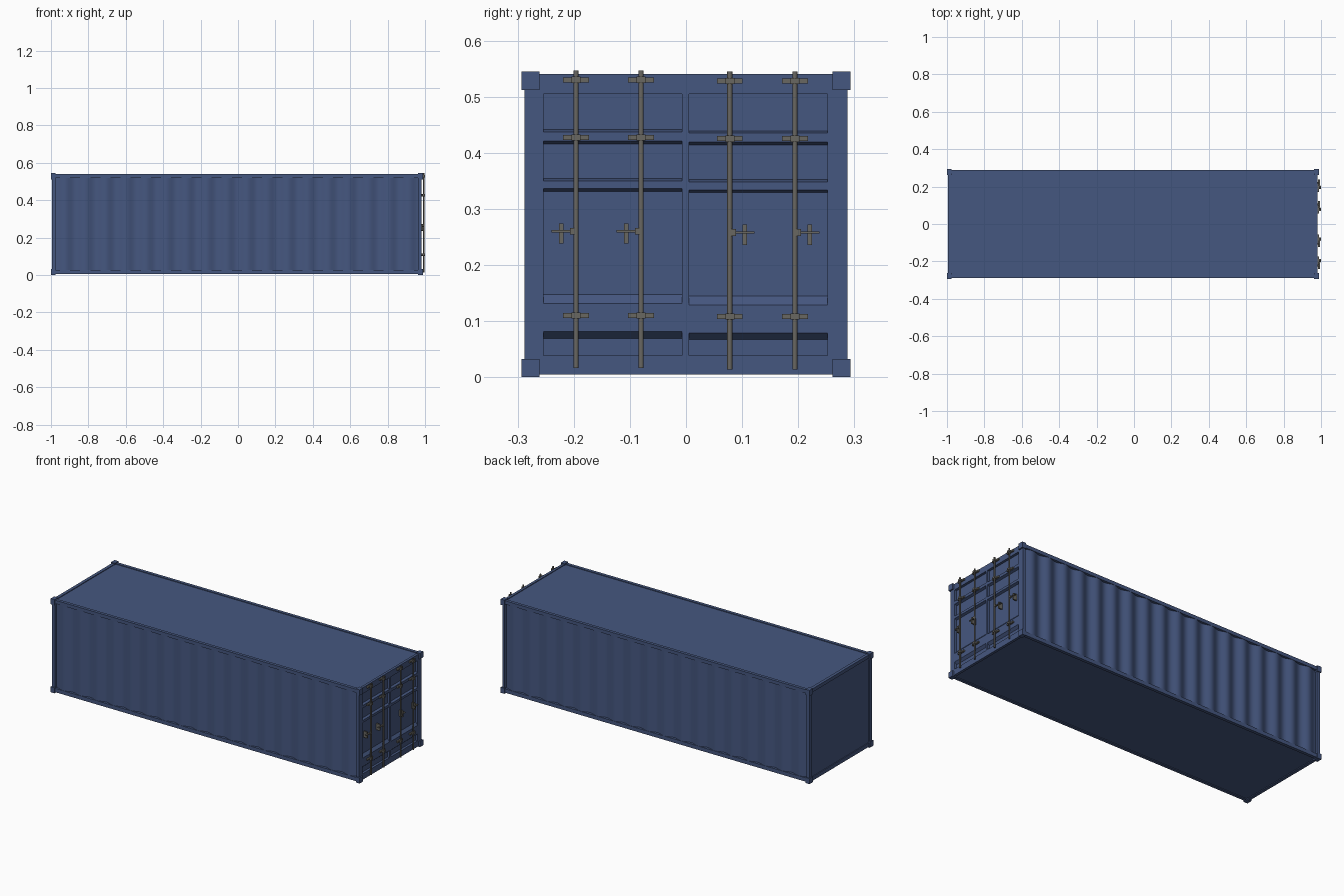
import bpy, bmesh, math

if "Cube" in bpy.data.objects:
    bpy.data.objects.remove(bpy.data.objects["Cube"])


def material(name, col):
    m = bpy.data.materials.new(name)
    m.diffuse_color = (*col, 1)
    m.use_nodes = True
    m.node_tree.nodes["Principled BSDF"].inputs["Base Color"].default_value = m.diffuse_color
    return m


BLUE = material("blue_paint", (0.06, 0.095, 0.215))
STEEL = material("steel", (0.14, 0.135, 0.12))


def finish(name, bm, mat):
    bmesh.ops.recalc_face_normals(bm, faces=bm.faces)
    me = bpy.data.meshes.new(name)
    bm.to_mesh(me)
    bm.free()
    me.materials.append(mat)
    ob = bpy.data.objects.new(name, me)
    bpy.context.collection.objects.link(ob)
    return ob


def box(bm, x0, x1, y0, y1, z0, z1):
    vs = bmesh.ops.create_cube(bm, size=1)["verts"]
    for v in vs:
        v.co = (x0 + (v.co.x + 0.5) * (x1 - x0),
                y0 + (v.co.y + 0.5) * (y1 - y0),
                z0 + (v.co.z + 0.5) * (z1 - z0))


def smooth(ob, angle=40):
    bpy.context.view_layer.objects.active = ob
    ob.select_set(True)
    bpy.ops.object.shade_smooth_by_angle(angle=math.radians(angle))
    ob.select_set(False)


XL, XR, YO, Z0, Z1 = -0.995, 0.98, 0.288, 0.005, 0.54

# Corner castings
bm = bmesh.new()
for x0, x1 in ((-1, -0.975), (0.963, 0.988)):
    for y0, y1 in ((-0.293, -0.261), (0.261, 0.293)):
        for z0, z1 in ((0, 0.032), (0.512, 0.545)):
            box(bm, x0, x1, y0, y1, z0, z1)
finish("corner_castings", bm, BLUE)

# Long rails, top and bottom
bm = bmesh.new()
for y0, y1 in ((-YO, -0.27), (0.27, YO)):
    for z0, z1 in ((Z0, 0.027), (0.52, Z1)):
        box(bm, -0.977, 0.965, y0, y1, z0, z1)
finish("side_rails", bm, BLUE)

# Closed end frame and door end frame
bm = bmesh.new()
for y0, y1 in ((-YO, -0.265), (0.265, YO)):
    box(bm, XL, -0.977, y0, y1, Z0, Z1)
for z0, z1 in ((Z0, 0.027), (0.52, Z1)):
    box(bm, XL, -0.977, -0.265, 0.265, z0, z1)
finish("closed_end_frame", bm, BLUE)

bm = bmesh.new()
for y0, y1 in ((-YO, -0.254), (0.252, YO)):
    box(bm, 0.965, XR, y0, y1, Z0, Z1)
for z0, z1 in ((Z0, 0.039), (0.505, Z1)):
    box(bm, 0.965, XR, -0.254, 0.252, z0, z1)
box(bm, 0.955, XR, -0.007, 0.005, 0.039, 0.505)
finish("door_end_frame", bm, BLUE)

# Roof, floor and closed end panel
bm = bmesh.new()
box(bm, -0.98, 0.967, -0.272, 0.272, 0.527, 0.536)
finish("roof_panel", bm, BLUE)
bm = bmesh.new()
box(bm, -0.98, 0.967, -0.272, 0.272, 0.009, 0.02)
finish("floor_panel", bm, BLUE)
bm = bmesh.new()
box(bm, -0.99, -0.98, -0.267, 0.267, 0.02, 0.53)
finish("closed_end_panel", bm, BLUE)

# Corrugated side walls
WAVES, STEPS = 18, 12
for name, s in (("front_side_wall", -1), ("back_side_wall", 1)):
    bm = bmesh.new()
    rows = []
    n = WAVES * STEPS
    for i in range(n + 1):
        x = -0.979 + 1.946 * i / n
        y = s * (0.280 - 0.007 * math.cos(2 * math.pi * i / STEPS))
        rows.append([bm.verts.new((x, y, z)) for z in (0.02, 0.527)])
    for a, b in zip(rows, rows[1:]):
        q = (a[0], b[0], b[1], a[1])
        bm.faces.new(q if s < 0 else q[::-1])
    me = bpy.data.meshes.new(name)
    bm.to_mesh(me)
    bm.free()
    me.materials.append(BLUE)
    ob = bpy.data.objects.new(name, me)
    bpy.context.collection.objects.link(ob)
    smooth(ob, 60)

# Door leaves: recessed panels with sloped ribs between them
D, F, B = 0.966, XR, 0.955
profile = [(D, 0.52), (D, 0.441), (F, 0.437), (F, 0.421), (D, 0.416),
           (D, 0.354), (F, 0.350), (F, 0.336), (D, 0.331),
           (D, 0.147), (F, 0.131), (F, 0.081), (D, 0.069), (D, 0.03),
           (B, 0.03), (B, 0.52)]
for name, y0, y1, dz in (("left_door", -0.254, -0.007, 0),
                         ("right_door", 0.005, 0.252, -0.002)):
    bm = bmesh.new()
    f = bm.faces.new([bm.verts.new((x, y0, z + dz)) for x, z in profile])
    ext = bmesh.ops.extrude_face_region(bm, geom=[f])["geom"]
    bmesh.ops.translate(bm, vec=(0, y1 - y0, 0),
                        verts=[v for v in ext if isinstance(v, bmesh.types.BMVert)])
    finish(name, bm, BLUE)

# Locking rods with brackets and handles
for i, (y, s, dz) in enumerate(((-0.196, -1, 0), (-0.08, -1, 0),
                                (0.078, 1, -0.002), (0.194, 1, -0.002))):
    bm = bmesh.new()
    vs = bmesh.ops.create_cone(bm, cap_ends=True, segments=12, radius1=0.0045,
                               radius2=0.0045, depth=0.531)["verts"]
    bmesh.ops.translate(bm, vec=(0.993, y, 0.2815 + dz), verts=vs)
    smooth(finish(f"lock_rod_{i + 1}", bm, STEEL))

    bm = bmesh.new()
    for z in (0.53, 0.427, 0.11):
        z += dz
        box(bm, 0.978, 0.990, y - 0.023, y + 0.023, z - 0.0045, z + 0.0045)
        box(bm, 0.982, 1.0, y - 0.008, y + 0.008, z - 0.0055, z + 0.0055)
    finish(f"rod_brackets_{i + 1}", bm, STEEL)

    bm = bmesh.new()
    z = 0.26 + dz

    def span(a, b, h, x0, x1):
        ya, yb = sorted((y + s * a, y + s * b))
        box(bm, x0, x1, ya, yb, z - h, z + h)
    span(0, 0.011, 0.006, 0.987, 0.998)
    span(0.008, 0.044, 0.002, 0.984, 0.994)
    box(bm, 0.964, 0.990, y + s * 0.0265 - 0.004, y + s * 0.0265 + 0.004,
        z - 0.022, z + 0.014)
    finish(f"rod_handle_{i + 1}", bm, STEEL)
